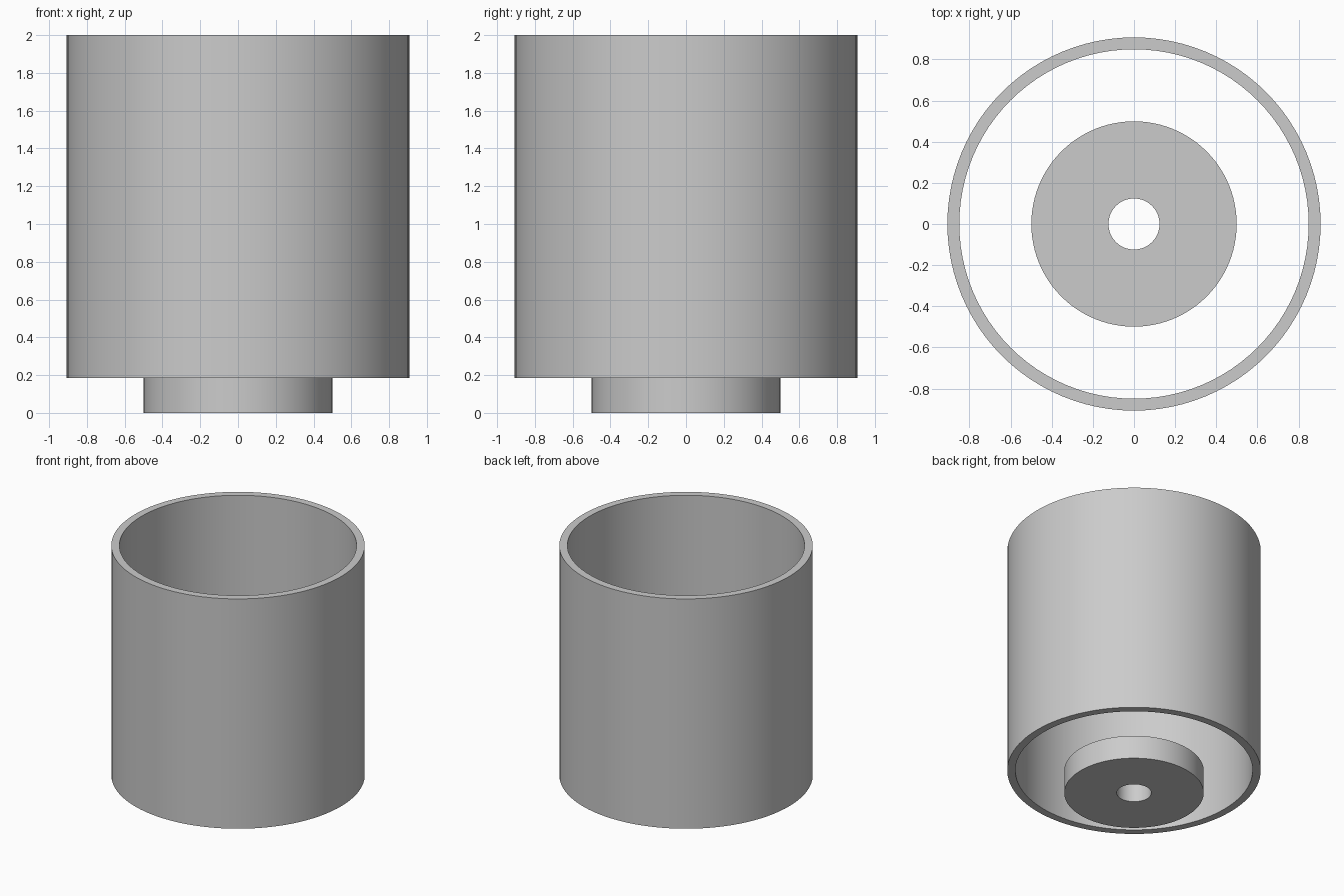
import bpy
import bmesh
from math import cos, sin, tau, radians

SIDES = 96

# Remove the default cube
cube = bpy.data.objects.get("Cube")
if cube:
    bpy.data.objects.remove(cube, do_unlink=True)

# Single plain grey material
grey = bpy.data.materials.new("light_grey")
grey.use_nodes = True
colour = (0.6, 0.6, 0.6, 1)
grey.diffuse_color = colour
grey.node_tree.nodes["Principled BSDF"].inputs["Base Color"].default_value = colour


def hollow_cylinder(name, outer, inner, bottom, top):
    """Sweep a rectangular wall section around the z axis."""
    section = [(outer, bottom), (outer, top), (inner, top), (inner, bottom)]
    bm = bmesh.new()
    rings = []
    for i in range(SIDES):
        a = tau * i / SIDES
        rings.append([bm.verts.new((r * cos(a), r * sin(a), z)) for r, z in section])
    for i, ring in enumerate(rings):
        following = rings[(i + 1) % SIDES]
        for j in range(len(section)):
            k = (j + 1) % len(section)
            bm.faces.new((ring[j], following[j], following[k], ring[k]))
    bmesh.ops.recalc_face_normals(bm, faces=bm.faces)
    mesh = bpy.data.meshes.new(name)
    bm.to_mesh(mesh)
    bm.free()
    mesh.materials.append(grey)
    obj = bpy.data.objects.new(name, mesh)
    bpy.context.collection.objects.link(obj)
    # Smooth round walls, sharp rims
    bpy.ops.object.select_all(action='DESELECT')
    obj.select_set(True)
    bpy.context.view_layer.objects.active = obj
    bpy.ops.object.shade_smooth_by_angle(angle=radians(30))
    return obj


# Open tube, and the pierced disc beneath it
hollow_cylinder("outer_tube", 0.907, 0.849, 0.185, 2.0)
hollow_cylinder("base_washer", 0.499, 0.124, 0.0, 0.185)
